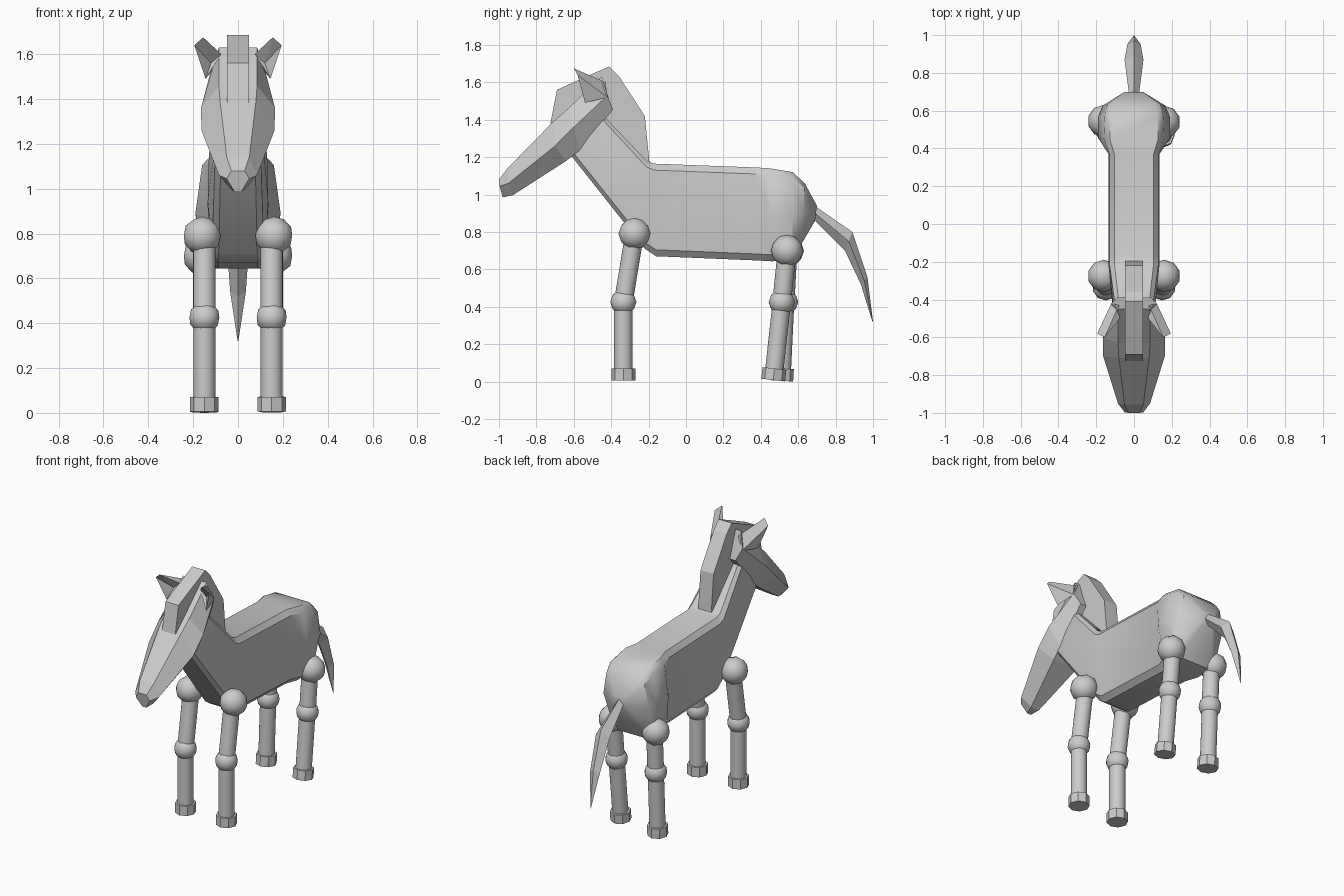
import bpy, bmesh, math
from mathutils import Vector

if "Cube" in bpy.data.objects:
    bpy.data.objects.remove(bpy.data.objects["Cube"])

grey = bpy.data.materials.new("plain grey")
grey.diffuse_color = (0.6, 0.6, 0.6, 1)
grey.use_nodes = True
grey.node_tree.nodes["Principled BSDF"].inputs["Base Color"].default_value = grey.diffuse_color


def finish(name, bm, smooth=None):
    bmesh.ops.recalc_face_normals(bm, faces=bm.faces)
    me = bpy.data.meshes.new(name)
    bm.to_mesh(me)
    bm.free()
    ob = bpy.data.objects.new(name, me)
    bpy.context.collection.objects.link(ob)
    me.materials.append(grey)
    if smooth:
        bpy.ops.object.select_all(action='DESELECT')
        ob.select_set(True)
        bpy.context.view_layer.objects.active = ob
        bpy.ops.object.shade_smooth_by_angle(angle=math.radians(smooth))
    return ob


def loft(name, rings, smooth=None):
    """Skin closed rings of equal length and cap both ends."""
    bm = bmesh.new()
    vs = [[bm.verts.new(p) for p in r] for r in rings]
    n = len(rings[0])
    for a, b in zip(vs, vs[1:]):
        for i in range(n):
            j = (i + 1) % n
            bm.faces.new((a[i], a[j], b[j], b[i]))
    bm.faces.new(vs[0])
    bm.faces.new(vs[-1])
    return finish(name, bm, smooth)


def mirrored(half):
    """Complete a right-hand half ring (x, y, z) with its left half."""
    return half + [(-x, y, z) for x, y, z in reversed(half)]


# Body and neck: top (y, z), bottom (y, z), half widths at top, middle, bottom
def body_ring(top, bottom, wt, wm, wb, edge=0.07):
    half = []
    for t, w in ((0, wt * 0.8), (edge, wt), (0.5, wm), (1 - edge, wb), (1, wb * 0.75)):
        half.append((w, top[0] + (bottom[0] - top[0]) * t, top[1] + (bottom[1] - top[1]) * t))
    return mirrored(half)


loft("body", [
    body_ring((-0.47, 1.46), (-0.64, 1.25), 0.085, 0.09, 0.09),
    body_ring((-0.42, 1.40), (-0.60, 1.19), 0.10, 0.105, 0.10),
    body_ring((-0.21, 1.18), (-0.22, 0.71), 0.13, 0.135, 0.115),
    body_ring((-0.17, 1.165), (-0.16, 0.67), 0.13, 0.135, 0.12),
    body_ring((0.37, 1.145), (0.37, 0.648), 0.13, 0.135, 0.12),
    body_ring((0.45, 1.14), (0.46, 0.643), 0.16, 0.19, 0.15),
    body_ring((0.57, 1.12), (0.57, 0.65), 0.155, 0.19, 0.15),
    body_ring((0.635, 1.06), (0.62, 0.74), 0.14, 0.165, 0.12),
    body_ring((0.70, 0.94), (0.69, 0.86), 0.05, 0.055, 0.045),
], 35)


# Head: forehead, cheek and jaw corners, each (half width, y, z)
loft("head", [mirrored(h) for h in (
    [(0.03, -1.00, 1.08), (0.05, -0.997, 1.045), (0.015, -0.98, 0.985)],
    [(0.05, -0.955, 1.14), (0.085, -0.95, 1.06), (0.03, -0.925, 0.997)],
    [(0.08, -0.71, 1.39), (0.163, -0.70, 1.26), (0.09, -0.64, 1.18)],
    [(0.085, -0.63, 1.46), (0.165, -0.60, 1.36), (0.10, -0.57, 1.235)],
    [(0.085, -0.45, 1.63), (0.12, -0.42, 1.53), (0.09, -0.39, 1.455)],
)])

# Mane: a plate running from the forehead down the neck
outline = [(-0.725, 1.38), (-0.69, 1.56), (-0.58, 1.61), (-0.41, 1.685), (-0.36, 1.635),
           (-0.22, 1.42), (-0.195, 1.165), (-0.42, 1.38), (-0.52, 1.45)]
loft("mane", [[(x, y, z) for y, z in outline] for x in (-0.048, 0.048)])

# Ears: hollow-fronted wedges leaning out and forward
for s, side in ((1, "right"), (-1, "left")):
    pts = [(0.155, -0.60, 1.675), (0.195, -0.58, 1.64),   # tip
           (0.145, -0.54, 1.49), (0.075, -0.50, 1.60),    # front opening
           (0.12, -0.42, 1.52), (0.08, -0.43, 1.60),      # back
           (0.12, -0.50, 1.56)]                          # hollow
    bm = bmesh.new()
    v = [bm.verts.new((s * x, y, z)) for x, y, z in pts]
    for f in ((0, 1, 6), (1, 2, 6), (2, 3, 6), (3, 0, 6),
              (1, 4, 2), (0, 3, 5), (0, 5, 4, 1), (2, 4, 5, 3)):
        bm.faces.new([v[i] for i in f])
    finish(side + "_ear", bm)

# Tail: diamond section, spine (y, z), underside (y, z), half width
loft("tail", [[(0, *a), (w, (a[0] + b[0]) / 2, (a[1] + b[1]) / 2), (0, *b),
               (-w, (a[0] + b[0]) / 2, (a[1] + b[1]) / 2)]
              for a, b, w in (((0.68, 0.945), (0.67, 0.88), 0.025),
                              ((0.89, 0.80), (0.85, 0.70), 0.05),
                              ((0.97, 0.56), (0.935, 0.52), 0.035),
                              ((1.0, 0.32), (0.995, 0.325), 0.002))])


def ball(name, at, r):
    bm = bmesh.new()
    bmesh.ops.create_icosphere(bm, subdivisions=2, radius=r)
    bmesh.ops.translate(bm, verts=bm.verts, vec=at)
    finish(name, bm, 50)


def rod(name, a, b, r, sides, smooth=None):
    a, b = Vector(a), Vector(b)
    bm = bmesh.new()
    bmesh.ops.create_cone(bm, cap_ends=True, segments=sides, radius1=r, radius2=r,
                          depth=(b - a).length)
    rot = (a - b).to_track_quat('Z', 'Y')
    for v in bm.verts:
        v.co = rot @ v.co + (a + b) / 2
    finish(name, bm, smooth)


# Legs: name, side, then (y, z) of shoulder or hip, knee, ankle and sole
legs = [("front_right", 1, (-0.275, 0.79), (-0.335, 0.425), (-0.335, 0.07), (-0.335, 0.006)),
        ("front_left", -1, (-0.275, 0.79), (-0.335, 0.425), (-0.335, 0.07), (-0.335, 0.006)),
        ("back_right", 1, (0.54, 0.70), (0.512, 0.425), (0.473, 0.07), (0.466, 0.008)),
        ("back_left", -1, (0.545, 0.70), (0.53, 0.425), (0.513, 0.07), (0.509, 0.004))]
for name, s, hip, knee, ankle, sole in legs:
    x = 0.15 * s
    ball(name + "_upper_joint", (0.16 * s, *hip), 0.086)
    ball(name + "_knee", (x, *knee), 0.07)
    rod(name + "_thigh", (x, *hip), (x, *knee), 0.05, 24, 40)
    rod(name + "_shin", (x, *knee), (x, *ankle), 0.049, 24, 40)
    rod(name + "_hoof", (x, *ankle), (x, *sole), 0.064, 8)
